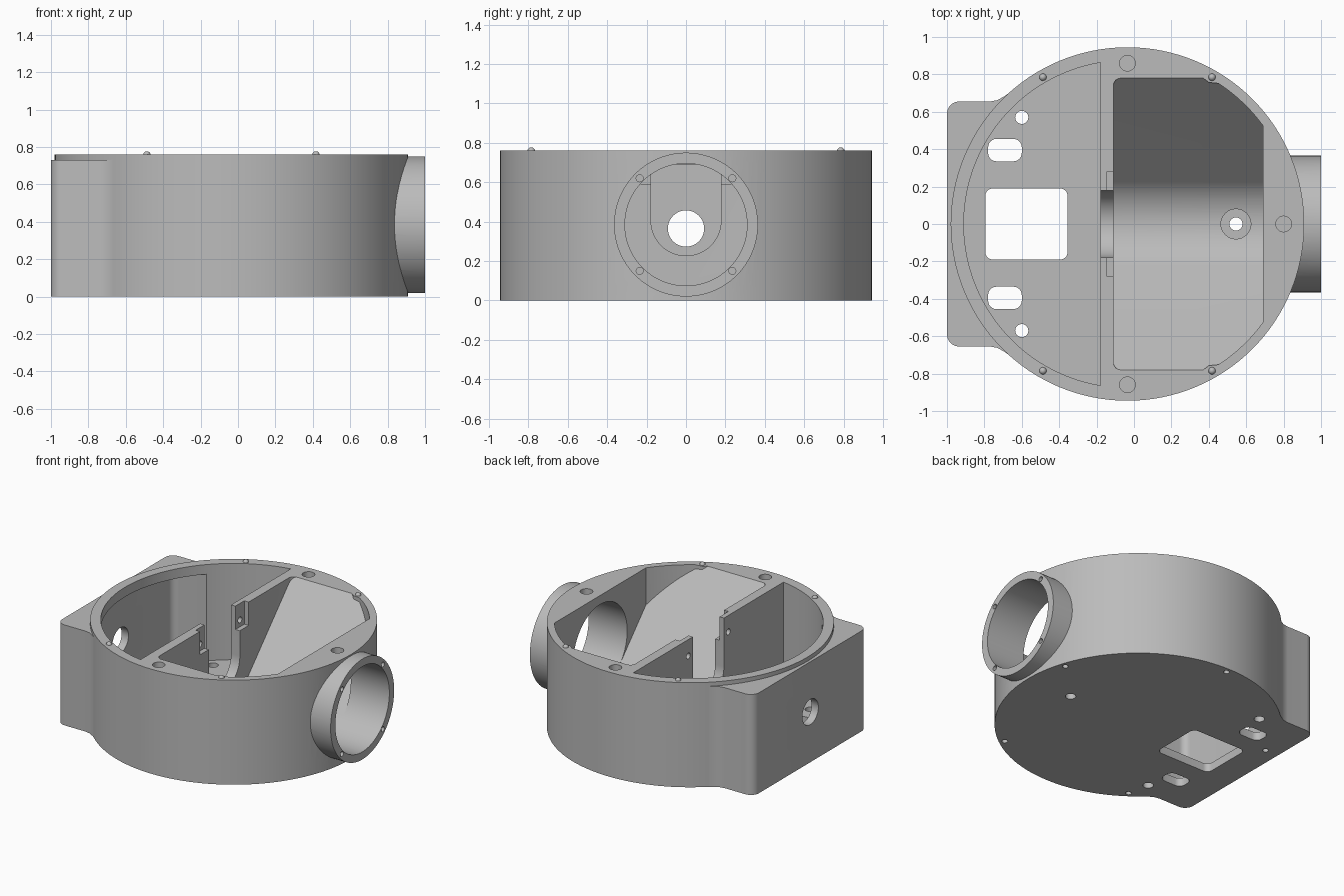
import bpy, bmesh, math
from mathutils import Matrix, Vector

if "Cube" in bpy.data.objects:
    bpy.data.objects.remove(bpy.data.objects["Cube"], do_unlink=True)

CX, TOP, FLOOR = -0.035, 0.76, 0.06
AXIS_Z = 0.385

grey = bpy.data.materials.new("plain grey")
grey.use_nodes = True
grey.diffuse_color = (0.5, 0.5, 0.5, 1)
grey.node_tree.nodes["Principled BSDF"].inputs["Base Color"].default_value = grey.diffuse_color


def prism(name, pts, lo, hi, axis="z"):
    """Extrude an outline along z (points are x, y) or along x (points are y, z)."""
    bm = bmesh.new()
    place = (lambda a, b: (a, b, lo)) if axis == "z" else (lambda a, b: (lo, a, b))
    face = bm.faces.new([bm.verts.new(place(*p)) for p in pts])
    out = bmesh.ops.extrude_face_region(bm, geom=[face])
    shift = Vector((0, 0, hi - lo) if axis == "z" else (hi - lo, 0, 0))
    bmesh.ops.translate(bm, vec=shift, verts=[v for v in out["geom"] if isinstance(v, bmesh.types.BMVert)])
    bmesh.ops.recalc_face_normals(bm, faces=bm.faces[:])
    mesh = bpy.data.meshes.new(name)
    bm.to_mesh(mesh)
    bm.free()
    obj = bpy.data.objects.new(name, mesh)
    bpy.context.scene.collection.objects.link(obj)
    mesh.materials.append(grey)
    return obj


def arc(a, b, r, start, end, n):
    angles = [math.radians(start + (end - start) * i / n) for i in range(n + 1)]
    return [(a + r * math.cos(t), b + r * math.sin(t)) for t in angles]


def disc(name, a, b, r, lo, hi, axis="z", n=32):
    return prism(name, arc(a, b, r, 0, 360, n)[:-1], lo, hi, axis)


def rounded(x0, x1, y0, y1, r):
    return (arc(x1 - r, y1 - r, r, 0, 90, 6) + arc(x0 + r, y1 - r, r, 90, 180, 6)
            + arc(x0 + r, y0 + r, r, 180, 270, 6) + arc(x1 - r, y0 + r, r, 270, 360, 6))


def mirrored(half):
    return half + [(x, -y) for x, y in reversed(half)]


def combine(target, tool, operation="DIFFERENCE"):
    mod = target.modifiers.new("combine", "BOOLEAN")
    mod.operation, mod.object, mod.solver = operation, tool, "EXACT"
    bpy.context.view_layer.update()
    graph = bpy.context.evaluated_depsgraph_get()
    mesh = bpy.data.meshes.new_from_object(target.evaluated_get(graph))
    target.modifiers.clear()
    target.data = mesh
    bpy.data.objects.remove(tool, do_unlink=True)


# Round body, side block with flared shoulders, and outlet pipe
body = disc("housing", CX, 0, 0.945, 0, TOP, n=128)
block_half = [(-0.3, 0.6), (-0.655, 0.71), (-0.69, 0.685), (-0.73, 0.662), (-0.77, 0.655)]
block_half += arc(-0.935, 0.59, 0.065, 90, 180, 6)
combine(body, prism("block", mirrored(block_half), 0, 0.73), "UNION")
combine(body, disc("pipe", 0, AXIS_Z, 0.365, 0.6, 1.0, "x", 96), "UNION")

# Equipment chamber: circular segment plus the hollow inside the block
edge = math.degrees(math.acos((-0.18 - CX) / 0.875))
combine(body, prism("chamber", arc(CX, 0, 0.875, edge, 360 - edge, 80), FLOOR, 0.9))
combine(body, prism("block_hollow", rounded(-0.945, -0.45, -0.6, 0.6, 0.05), FLOOR, 0.69))

# Hopper: sloped sides tangent to a round trough, trimmed to the plan outline
trough = [(0.78, 0.9), (0.78, TOP)] + arc(0, AXIS_Z, 0.31, -43.3, -136.7, 32) + [(-0.78, TOP), (-0.78, 0.9)]
hopper = prism("hopper", trough, -0.3, 0.8, "x")
plan_half = arc(-0.07, 0.74, 0.04, 180, 90, 6) + [(0.37, 0.78), (0.4, 0.757), (0.45, 0.752)]
plan_half += arc(CX, 0, 0.895, 55, 38, 10) + [(0.69, 0.525)]
combine(hopper, prism("plan", mirrored(plan_half), 0.01, 0.95), "INTERSECT")
combine(body, hopper)
combine(body, disc("pipe_bore", 0, AXIS_Z, 0.31, 0.5, 1.1, "x", 96))

# Partition slot and the shallow recess beside it
slot = [(0.178, 0.9)] + arc(0, 0.405, 0.178, 0, -180, 32) + [(-0.178, 0.9)]
combine(body, prism("slot", slot, -0.25, -0.05, "x"))
recess = [(-0.28, 0.59), (0.28, 0.59), (0.28, 0.9), (-0.28, 0.9)]
combine(body, prism("recess", recess, -0.145, -0.05, "x"))

# Cable hole in the block end and the floor window
combine(body, disc("cable_hole", 0, 0.365, 0.092, -1.1, -0.9, "x", 48))
combine(body, prism("window", rounded(-0.795, -0.355, -0.19, 0.19, 0.04), -0.1, 0.2))

# Drain with counterbore
combine(body, disc("counterbore", 0.545, 0, 0.08, 0.06, 0.2))
combine(body, disc("drain", 0.545, 0, 0.035, -0.1, 0.2))

# Paired floor openings, partition screw holes and rim sockets
for side in (-1, 1):
    y = side * 0.395
    combine(body, prism("vent", rounded(-0.78, -0.6, y - 0.06, y + 0.06, 0.045), -0.1, 0.2))
    combine(body, disc("floor_hole", -0.6, side * 0.57, 0.035, -0.1, 0.2))
    combine(body, disc("wall_hole", side * 0.23, 0.64, 0.022, -0.25, -0.05, "x", 16))
    combine(body, disc("rim_socket", CX, side * 0.86, 0.042, TOP - 0.05, 0.9))
    for dz in (-0.235, 0.235):
        combine(body, disc("pipe_screw", side * 0.235, AXIS_Z + dz, 0.018, 0.93, 1.1, "x", 16))
combine(body, disc("rim_socket", 0.8, 0, 0.042, TOP - 0.05, 0.9))

# Ring of five sockets under the base
for i in range(5):
    t = math.radians(18 + 72 * i)
    combine(body, disc("base_socket", CX + 0.905 * math.cos(t), 0.905 * math.sin(t), 0.02, -0.1, 0.03, n=16))


def smooth(obj):
    bpy.ops.object.select_all(action="DESELECT")
    obj.select_set(True)
    bpy.context.view_layer.objects.active = obj
    bpy.ops.object.shade_smooth_by_angle(angle=math.radians(25))


smooth(body)

# Small domed locating pins on the rim
for x in (-0.487, 0.417):
    for y in (-0.785, 0.785):
        bpy.ops.mesh.primitive_uv_sphere_add(segments=16, ring_count=8, radius=0.02, location=(x, y, TOP - 0.003))
        pin = bpy.context.object
        pin.name = "locating_pin"
        pin.data.materials.append(grey)
        smooth(pin)
